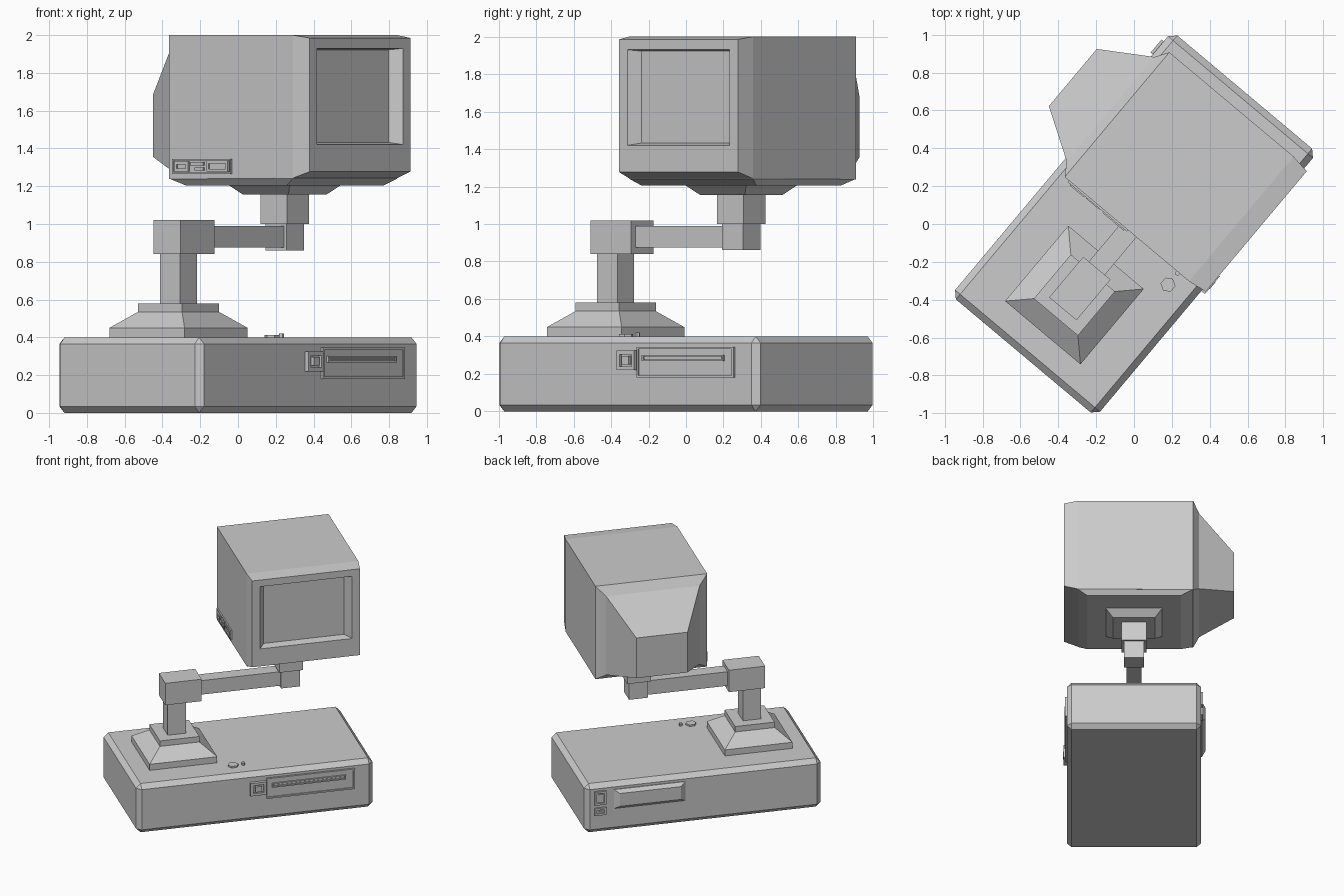
import bpy, bmesh
from math import radians, cos, sin, pi

if "Cube" in bpy.data.objects:
    bpy.data.objects.remove(bpy.data.objects["Cube"])

TURN = radians(50)      # the whole machine is turned about z
# local axes: u along the case (index 0), v front to back (index 1), z up (index 2)


def finish(name, bm):
    bmesh.ops.recalc_face_normals(bm, faces=bm.faces)
    mesh = bpy.data.meshes.new(name)
    bm.to_mesh(mesh)
    bm.free()
    ob = bpy.data.objects.new(name, mesh)
    ob.rotation_euler.z = TURN
    bpy.context.collection.objects.link(ob)
    return ob


def loft(name, axis, rings):
    """Rings are (position, a0, a1, b0, b1): rectangles across the axis."""
    bm = bmesh.new()
    loops = []
    for p, a0, a1, b0, b1 in rings:
        loop = []
        for a, b in ((a0, b0), (a1, b0), (a1, b1), (a0, b1)):
            co = [a, b]
            co.insert(axis, p)
            loop.append(bm.verts.new(co))
        loops.append(loop)
    for r, s in zip(loops, loops[1:]):
        for i in range(4):
            j = (i + 1) % 4
            bm.faces.new((r[i], r[j], s[j], s[i]))
    bm.faces.new(loops[0])
    bm.faces.new(loops[-1])
    return finish(name, bm)


def box(name, u0, u1, v0, v1, z0, z1):
    return loft(name, 2, [(z0, u0, u1, v0, v1), (z1, u0, u1, v0, v1)])


def square_stack(name, u, levels):
    """Square sections centred on (u, 0): (z, half width)."""
    return loft(name, 2, [(z, u - h, u + h, -h, h) for z, h in levels])


def framed(name, axis, inner, outer, floor, rect, rim):
    """Raised panel with a sunken middle."""
    a0, a1, b0, b1 = rect
    small = (a0 + rim, a1 - rim, b0 + rim, b1 - rim)
    return loft(name, axis, [(inner, *rect), (outer, *rect),
                             (outer, *small), (floor, *small)])


def knob(name, u, v, r, z0, z1):
    bm = bmesh.new()
    rows = [[bm.verts.new((u + r * cos(i * pi / 3), v + r * sin(i * pi / 3), z))
             for i in range(6)] for z in (z0, z1)]
    for i in range(6):
        j = (i + 1) % 6
        bm.faces.new((rows[0][i], rows[0][j], rows[1][j], rows[1][i]))
    for row in rows:
        bm.faces.new(row)
    return finish(name, bm)


# Computer case
case = box("computer_case", -.91, .91, -.5, .5, 0, .4)
bev = case.modifiers.new("edge_chamfer", 'BEVEL')
bev.width = .035
bev.segments = 1

# Case front: disk drive and power switch
framed("disk_drive", 1, -.48, -.515, -.506, (.086, .762, .18, .345), .012)
framed("drive_slot", 1, -.49, -.518, -.508, (.126, .694, .268, .302), .01)
box("drive_slot_bar", .14, .68, -.514, -.5, .281, .289)
framed("power_switch_frame", 1, -.48, -.525, -.508, (-.043, .08, .22, .325), .02)
box("power_switch", -.005, .042, -.528, -.49, .25, .295)

# Case top buttons
knob("large_button", -.13, -.344, .04, .39, .413)
knob("small_button", -.051, -.343, .014, .39, .42)

# Case back: connector cover and sockets
loft("rear_cover", 1, [(.48, .14, .69, .19, .345), (.505, .14, .69, .19, .345),
                       (.53, .18, .65, .215, .32)])
for name, z0, z1 in (("upper", .235, .345), ("lower", .15, .21)):
    framed(name + "_socket", 1, .48, .515, .503, (.75, .84, z0, z1), .016)
    box(name + "_socket_pin", .78, .81, .49, .512, z0 + .025, z1 - .025)

# Stand: foot, post, elbow, arm, swivel and tilt plate
square_stack("stand_foot", -.49, [(.39, .26), (.45, .26), (.535, .152), (.58, .152)])
square_stack("stand_post", -.49, [(.57, .07), (.85, .07)])
box("elbow_block", -.585, -.305, -.094, .094, .84, 1.02)
box("stand_arm", -.32, .33, -.055, .055, .875, .99)
square_stack("swivel_pin", .385, [(.86, .073), (1.01, .073)])
square_stack("swivel_block", .385, [(1.0, .092), (1.16, .092)])
square_stack("tilt_plate", .385, [(1.155, .156), (1.205, .21), (1.22, .21)])

# Monitor: screen recess, bezel, body and tapered back in one loft
C = .385
profile = [  # v, half width, bottom, top
    (-.458, .31, 1.432, 1.922), (-.52, .355, 1.42, 1.93), (-.52, .415, 1.277, 1.985),
    (-.417, .43, 1.243, 2.0), (.44, .43, 1.238, 2.0), (.485, .36, 1.285, 1.93),
    (.745, .197, 1.355, 1.685)]
loft("monitor", 1, [(v, C - h, C + h, z0, z1) for v, h, z0, z1 in profile])
loft("monitor_underside", 2, [(1.205, C - .4, C + .4, -.35, .35),
                              (1.241, C - .43, C + .43, -.417, .44),
                              (1.26, C - .42, C + .42, -.41, .43)])

# Monitor side controls
framed("control_panel", 0, -.03, -.055, -.048, (.004, .411, 1.265, 1.345), .01)
framed("control_door", 0, -.03, -.062, -.054, (.02, .165, 1.278, 1.335), .014)
box("control_slider", -.06, -.03, .19, .28, 1.31, 1.328)
box("control_key", -.06, -.03, .19, .25, 1.282, 1.3)
framed("control_dial", 0, -.03, -.062, -.052, (.295, .39, 1.278, 1.33), .016)
